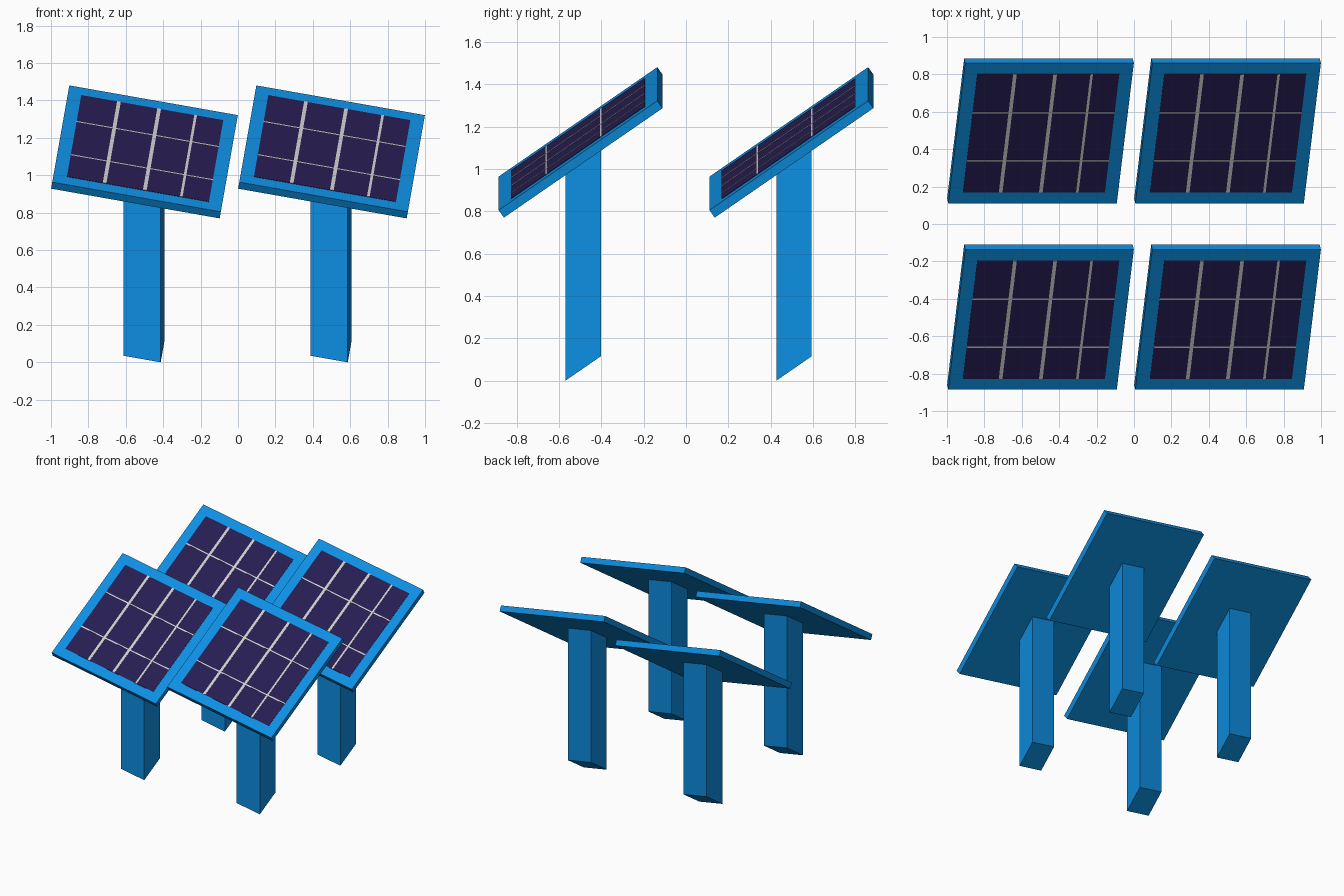
import bpy, bmesh
from math import radians
from mathutils import Matrix, Vector, Euler

if "Cube" in bpy.data.objects:
    bpy.data.objects.remove(bpy.data.objects["Cube"])

SIDE, THICK, INSET = 0.915, 0.0435, 0.072   # panel size and frame border
POST = 0.203                                # post section, parallel to the panel
TILT = Euler((radians(35), radians(10), 0)).to_matrix()
CENTRE_Z = 1.125


def material(name, rgb):
    m = bpy.data.materials.new(name)
    m.diffuse_color = (*rgb, 1)
    m.use_nodes = True
    m.node_tree.nodes["Principled BSDF"].inputs["Base Color"].default_value = m.diffuse_color
    return m


BLUE = material("blue_paint", (0.004, 0.27, 0.75))
DARK = material("dark_cell", (0.019, 0.012, 0.08))
PALE = material("pale_grid", (0.7, 0.7, 0.68))


def box_mesh(name, boxes, mat, basis):
    """Boxes given as (centre, size), then turned or sheared by basis."""
    bm = bmesh.new()
    for centre, size in boxes:
        m = Matrix.Translation(centre) @ Matrix.Diagonal((*size, 1))
        bmesh.ops.create_cube(bm, size=1, matrix=m)
    bmesh.ops.transform(bm, matrix=basis.to_4x4(), verts=bm.verts)
    bmesh.ops.recalc_face_normals(bm, faces=bm.faces)
    me = bpy.data.meshes.new(name)
    bm.to_mesh(me)
    bm.free()
    me.materials.append(mat)
    return me


top = THICK / 2
area = SIDE - 2 * INSET

# Grid lines: position as a fraction of the cell area, and width
columns = [(0.265, 0.02), (0.548, 0.02), (0.805, 0.014)]
rows = [(0.267, 0.009), (0.674, 0.009)]
lines = [(((f - 0.5) * area, 0, top), (w, area, 0.007)) for f, w in columns]
lines += [((0, (f - 0.5) * area, top), (area, w, 0.006)) for f, w in rows]

# Vertical post whose ends are cut parallel to the tilted panel
shear = Matrix((TILT.col[0], TILT.col[1], Vector((0, 0, 1)))).transposed()
foot = (abs(TILT[2][0]) + abs(TILT[2][1])) * POST / 2
under = TILT @ Vector((0, 0, -top))
height = CENTRE_Z + under.z - foot

parts = {
    "panel_frame": (box_mesh("panel_frame", [((0, 0, 0), (SIDE, SIDE, THICK))], BLUE, TILT), Vector()),
    "solar_cells": (box_mesh("solar_cells", [((0, 0, top), (area, area, 0.004))], DARK, TILT), Vector()),
    "cell_grid": (box_mesh("cell_grid", lines, PALE, TILT), Vector()),
    "post": (box_mesh("post", [((0, 0, -height / 2), (POST, POST, height))], BLUE, shear), under),
}

# Four identical stands in a two by two layout
for x in (-0.5, 0.5):
    for y in (-0.498, 0.498):
        for name, (mesh, offset) in parts.items():
            ob = bpy.data.objects.new(name, mesh)
            ob.location = Vector((x, y, CENTRE_Z)) + offset
            bpy.context.collection.objects.link(ob)
